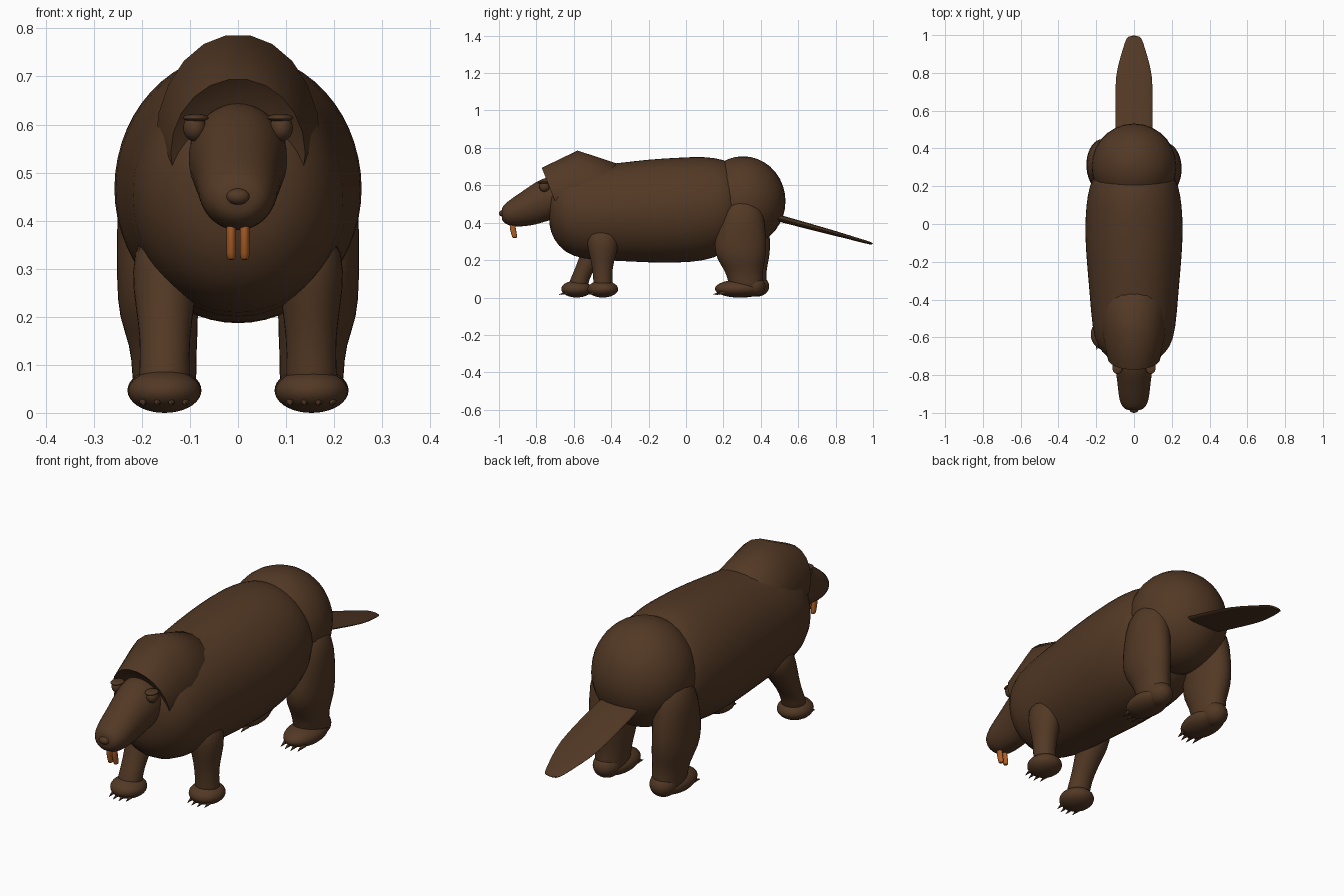
import bpy, bmesh, math
from mathutils import Vector

cube = bpy.data.objects.get("Cube")
if cube:
    bpy.data.objects.remove(cube, do_unlink=True)


def make_material(name, color):
    m = bpy.data.materials.new(name)
    m.use_nodes = True
    m.diffuse_color = color
    m.node_tree.nodes["Principled BSDF"].inputs["Base Color"].default_value = color
    return m


FUR = make_material("brown_fur", (0.085, 0.04, 0.018, 1))
TOOTH = make_material("orange_tooth", (0.42, 0.115, 0.02, 1))


def finish(name, bm, mat, levels=0, angle=60):
    bmesh.ops.recalc_face_normals(bm, faces=bm.faces)
    me = bpy.data.meshes.new(name)
    bm.to_mesh(me)
    bm.free()
    me.materials.append(mat)
    ob = bpy.data.objects.new(name, me)
    bpy.context.collection.objects.link(ob)
    if levels:
        mod = ob.modifiers.new("Smooth", "SUBSURF")
        mod.levels = mod.render_levels = levels
    bpy.ops.object.select_all(action="DESELECT")
    ob.select_set(True)
    bpy.context.view_layer.objects.active = ob
    bpy.ops.object.shade_smooth_by_angle(angle=math.radians(angle))
    return ob


def loft(name, rings, mat=FUR, sides=20, levels=1):
    """Skin a row of rings, each given as centre, half-width axis, half-depth axis."""
    bm = bmesh.new()
    rows = []
    for c, u, v in rings:
        row = []
        for i in range(sides):
            a = 2 * math.pi * i / sides
            row.append(bm.verts.new(Vector(c) + Vector(u) * math.cos(a) + Vector(v) * math.sin(a)))
        rows.append(row)
    for a, b in zip(rows, rows[1:]):
        for i in range(sides):
            j = (i + 1) % sides
            bm.faces.new((a[i], a[j], b[j], b[i]))
    bm.faces.new(rows[0])
    bm.faces.new(rows[-1])
    return finish(name, bm, mat, levels)


def along_y(stations, lean=0):
    return [((0, y, z), (rx, 0, 0), (0, lean * rz, rz)) for y, z, rx, rz in stations]


def along_z(side, shift, stations):
    return [((side * x, y + shift, z), (rx, 0, 0), (0, ry, 0)) for x, y, z, rx, ry in stations]


def ellipsoid(name, loc, size, mat=FUR):
    bm = bmesh.new()
    bmesh.ops.create_uvsphere(bm, u_segments=28, v_segments=18, radius=1)
    bmesh.ops.scale(bm, vec=size, verts=bm.verts)
    ob = finish(name, bm, mat)
    ob.location = loc
    return ob


def claw(name, loc):
    bm = bmesh.new()
    bmesh.ops.create_cone(bm, cap_ends=True, segments=8, radius1=0.012, radius2=0.001, depth=0.05)
    ob = finish(name, bm, FUR)
    ob.location = loc
    ob.rotation_euler.x = math.radians(105)


# Torso and rump
loft("body", along_y([
    (-0.735, 0.48, 0.08, 0.09), (-0.71, 0.47, 0.14, 0.16), (-0.65, 0.455, 0.195, 0.215),
    (-0.56, 0.452, 0.222, 0.25), (-0.36, 0.457, 0.237, 0.263), (-0.2, 0.463, 0.252, 0.278),
    (-0.05, 0.466, 0.262, 0.283), (0.1, 0.475, 0.256, 0.282), (0.2, 0.485, 0.238, 0.255),
    (0.3, 0.5, 0.2, 0.2)]), sides=28)
ellipsoid("rump", (0, 0.305, 0.515), (0.225, 0.227, 0.24))

# Hood of fur that overhangs the face
hood = along_y([(-0.69, 0.54, 0.1, 0.12), (-0.71, 0.54, 0.14, 0.155)], lean=-0.4)
hood += along_y([(-0.58, 0.56, 0.172, 0.228), (-0.36, 0.55, 0.165, 0.165), (-0.3, 0.53, 0.1, 0.1)])
loft("hood", hood, sides=22, levels=0)

# Head, nose, teeth
loft("head", along_y([
    (-0.987, 0.447, 0.035, 0.03), (-0.972, 0.447, 0.062, 0.052), (-0.93, 0.455, 0.08, 0.077),
    (-0.87, 0.475, 0.086, 0.097), (-0.8, 0.505, 0.094, 0.117), (-0.74, 0.53, 0.105, 0.12),
    (-0.64, 0.54, 0.11, 0.11)]))
ellipsoid("nose", (0, -0.982, 0.45), (0.024, 0.018, 0.017))

# Eyes with flat lids
for side, label in ((1, "left"), (-1, "right")):
    loft(label + "_tooth", along_z(side, 0, [
        (0.014, -0.915, 0.317, 0.009, 0.013), (0.014, -0.917, 0.33, 0.011, 0.015),
        (0.014, -0.925, 0.36, 0.011, 0.017), (0.014, -0.93, 0.41, 0.011, 0.017)]), TOOTH, sides=10)
    ellipsoid(label + "_eye", (side * 0.09, -0.757, 0.593), (0.024, 0.028, 0.028))
    ellipsoid(label + "_eyelid", (side * 0.088, -0.76, 0.614), (0.027, 0.034, 0.008))

# Front legs: the left one is upright, the right one reaches forward
for side, label, reach in ((1, "left", 0.0), (-1, "right", -0.14)):
    profile = [(0.15, -0.45, 0.38, 0.06, 0.08), (0.152, -0.445, 0.29, 0.072, 0.09),
               (0.152, -0.445, 0.22, 0.062, 0.07), (0.152, -0.447, 0.16, 0.053, 0.055),
               (0.153, -0.445, 0.09, 0.052, 0.05), (0.153, -0.44, 0.03, 0.06, 0.06)]
    moved = [(x, y + reach * min(1, max(0, (0.32 - z) / 0.25)), z, rx, ry)
             for x, y, z, rx, ry in profile]
    loft(label + "_front_leg", along_z(side, 0, moved), sides=16)
    foot_y = -0.445 + reach
    ellipsoid(label + "_front_foot", (side * 0.153, foot_y, 0.045), (0.076, 0.082, 0.045))
    for i in range(4):
        offset = (i - 1.5) * 0.029
        claw(f"{label}_front_claw_{i + 1}",
             (side * 0.153 + offset, foot_y - 0.075 + abs(offset) * 0.4, 0.022))

# Hind legs
for side, label, shift in ((1, "left", 0.0), (-1, "right", 0.02)):
    loft(label + "_hind_leg", along_z(side, shift, [
        (0.15, 0.3, 0.54, 0.05, 0.07), (0.165, 0.3, 0.47, 0.085, 0.115),
        (0.17, 0.295, 0.36, 0.085, 0.132), (0.17, 0.29, 0.27, 0.083, 0.145),
        (0.165, 0.295, 0.2, 0.085, 0.13), (0.155, 0.31, 0.14, 0.07, 0.1),
        (0.153, 0.32, 0.08, 0.068, 0.095), (0.153, 0.325, 0.02, 0.065, 0.085)]), sides=18)
    ellipsoid(label + "_hind_foot", (side * 0.153, 0.28 + shift, 0.047), (0.077, 0.125, 0.047))
    ellipsoid(label + "_heel", (side * 0.153, 0.36 + shift, 0.06), (0.06, 0.065, 0.055))
    for i in range(4):
        offset = (i - 1.5) * 0.029
        claw(f"{label}_hind_claw_{i + 1}",
             (side * 0.153 + offset, 0.165 + shift + abs(offset) * 0.4, 0.022))

# Broad flat tail
loft("tail", along_y([
    (0.42, 0.445, 0.095, 0.02), (0.52, 0.418, 0.102, 0.019), (0.66, 0.38, 0.102, 0.017),
    (0.79, 0.345, 0.1, 0.014), (0.88, 0.32, 0.075, 0.011), (0.96, 0.297, 0.05, 0.009),
    (1.0, 0.287, 0.035, 0.007)]), sides=16)
